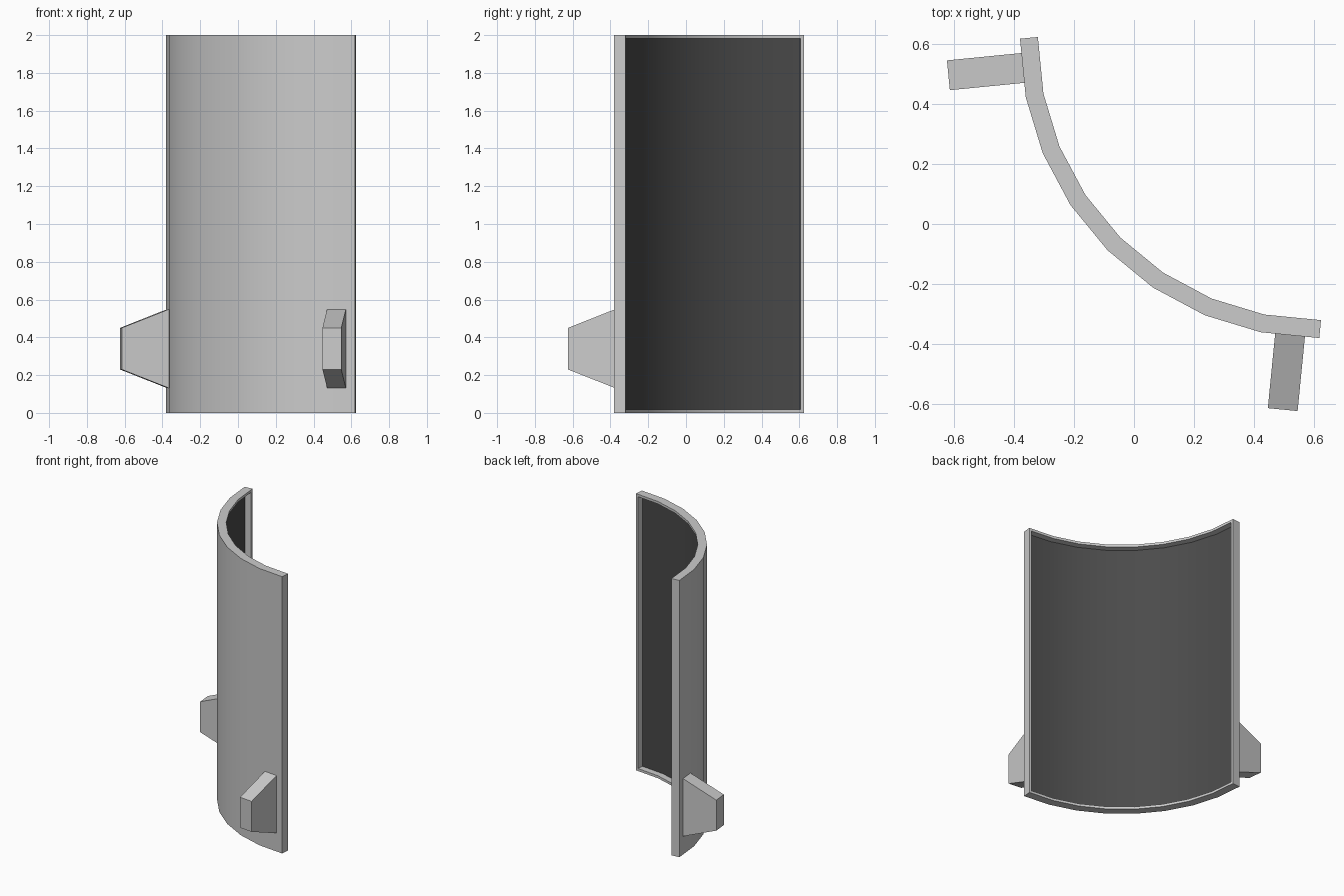
import bpy, bmesh
from math import sin, cos, pi
from mathutils import Vector

cube = bpy.data.objects.get("Cube")
if cube:
    bpy.data.objects.remove(cube)

CENTRE = Vector((0.619, 0.619, 0))
SEGMENTS = 8
STEP = pi / 2 / SEGMENTS
THICK = 0.06
HEIGHT = 2.0


def material(name, value):
    mat = bpy.data.materials.new(name)
    mat.use_nodes = True
    colour = (value, value, value, 1)
    mat.diffuse_color = colour
    mat.node_tree.nodes["Principled BSDF"].inputs["Base Color"].default_value = colour
    return mat


light = material("light grey", 0.6)
dark = material("dark grey", 0.07)


def direction(angle):
    return Vector((cos(angle), sin(angle), 0))


def make_object(name, bm, mats):
    mesh = bpy.data.meshes.new(name)
    bm.to_mesh(mesh)
    bm.free()
    for mat in mats:
        mesh.materials.append(mat)
    obj = bpy.data.objects.new(name, mesh)
    bpy.context.collection.objects.link(obj)
    return obj


# Curved shell: quarter arc with ends cut square to the last facets
bm = bmesh.new()
rings = []
for i in range(SEGMENTS + 1):
    angle = pi + i * STEP
    outer = CENTRE + direction(angle)
    if i == 0:
        inner = outer - direction(angle + STEP / 2) * THICK
    elif i == SEGMENTS:
        inner = outer - direction(angle - STEP / 2) * THICK
    else:
        inner = outer - direction(angle) * THICK / cos(STEP / 2)
    top = Vector((0, 0, HEIGHT))
    rings.append([bm.verts.new(p) for p in (outer, outer + top, inner + top, inner)])

inside = []
for a, b in zip(rings, rings[1:]):
    for j in range(4):
        k = (j + 1) % 4
        face = bm.faces.new((a[j], a[k], b[k], b[j]))
        if j == 2:
            inside.append(face)
bm.faces.new(rings[0])
bm.faces.new(rings[-1])
bmesh.ops.recalc_face_normals(bm, faces=bm.faces[:])

# Narrow lip, then the sunken dark lining
bmesh.ops.inset_region(bm, faces=inside, thickness=0.018, use_even_offset=True)
bmesh.ops.inset_region(bm, faces=inside, thickness=0.0, depth=-0.045,
                       use_even_offset=True)
for face in inside:
    face.material_index = 1
shell = make_object("curved_shell", bm, (light, dark))
bpy.ops.object.select_all(action='DESELECT')
shell.select_set(True)
bpy.context.view_layer.objects.active = shell
bpy.ops.object.shade_smooth_by_angle(angle=pi / 6)


# Tapered lugs standing out from the two end facets
def lug(name, angle):
    out = direction(angle)
    side = direction(angle + pi / 2) * 0.05
    root = CENTRE + out * cos(STEP / 2)
    bm = bmesh.new()
    profile = ((-0.004, 0.13), (0.25, 0.23), (0.25, 0.45), (-0.004, 0.55))
    loops = []
    for s in (-1, 1):
        loops.append([bm.verts.new(root + out * d + side * s + Vector((0, 0, z)))
                      for d, z in profile])
    for loop in loops:
        bm.faces.new(loop)
    for j in range(4):
        k = (j + 1) % 4
        bm.faces.new((loops[0][j], loops[0][k], loops[1][k], loops[1][j]))
    bmesh.ops.recalc_face_normals(bm, faces=bm.faces[:])
    make_object(name, bm, (light,))


lug("right_lug", pi + STEP / 2)
lug("front_lug", 1.5 * pi - STEP / 2)
